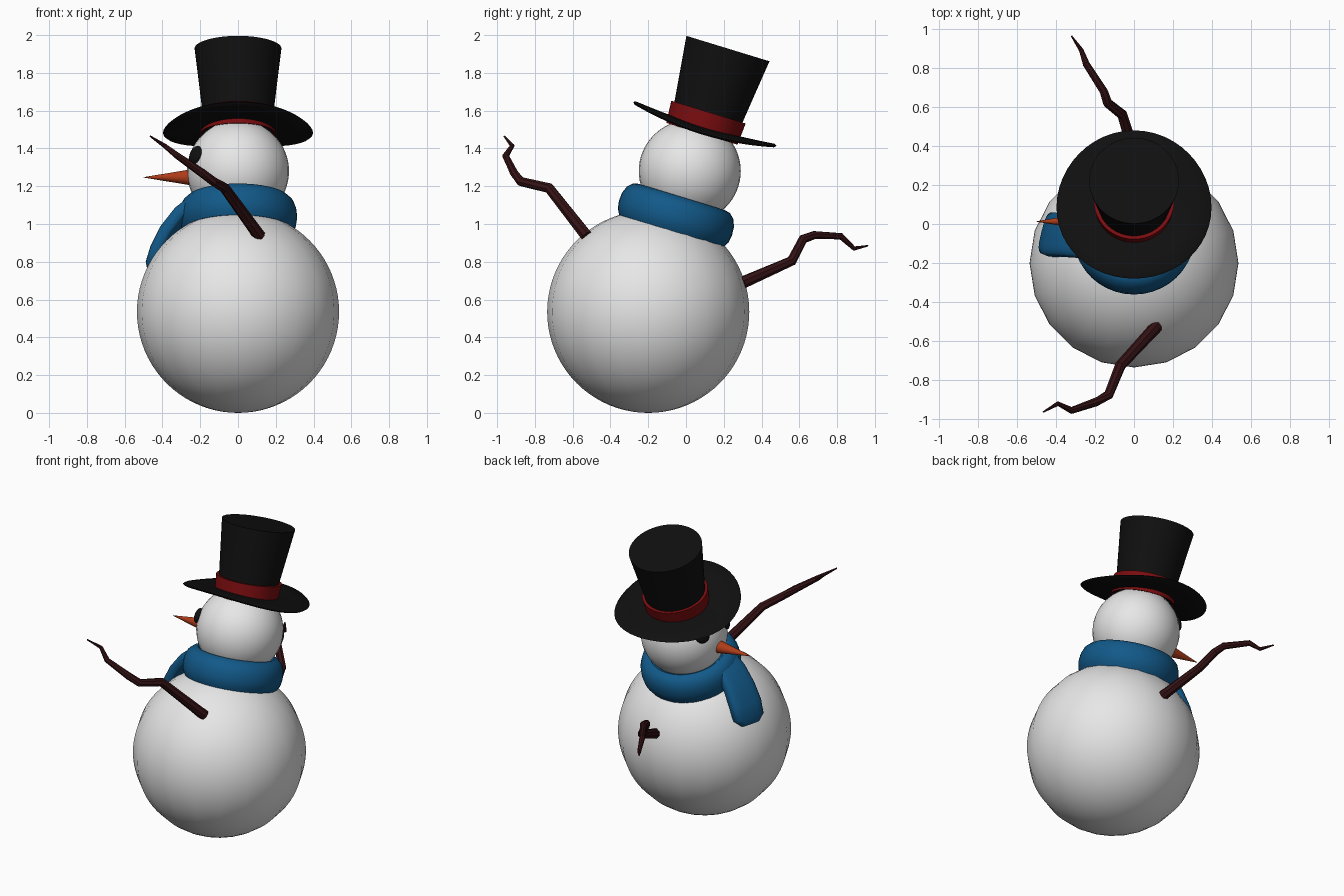
import bpy, bmesh, math
from mathutils import Vector, Matrix

if "Cube" in bpy.data.objects:
    bpy.data.objects.remove(bpy.data.objects["Cube"])

TILT = Matrix.Rotation(math.radians(-17), 4, 'X')


def material(name, rgb):
    m = bpy.data.materials.new(name)
    m.diffuse_color = (*rgb, 1)
    m.use_nodes = True
    m.node_tree.nodes["Principled BSDF"].inputs["Base Color"].default_value = m.diffuse_color
    return m


SNOW = material("snow_white", (0.8, 0.8, 0.8))
BLACK = material("felt_black", (0.005, 0.005, 0.005))
RED = material("ribbon_red", (0.2, 0.004, 0.005))
BLUE = material("wool_blue", (0.006, 0.1, 0.25))
BARK = material("bark_brown", (0.035, 0.006, 0.007))
ORANGE = material("carrot_orange", (0.42, 0.045, 0.01))


def finish(name, bm, mat, matrix=Matrix.Identity(4), angle=40):
    bmesh.ops.remove_doubles(bm, verts=bm.verts, dist=1e-5)
    bmesh.ops.recalc_face_normals(bm, faces=bm.faces)
    me = bpy.data.meshes.new(name)
    bm.to_mesh(me)
    bm.free()
    me.transform(matrix)
    me.materials.append(mat)
    ob = bpy.data.objects.new(name, me)
    bpy.context.collection.objects.link(ob)
    bpy.ops.object.select_all(action='DESELECT')
    ob.select_set(True)
    bpy.context.view_layer.objects.active = ob
    bpy.ops.object.shade_smooth_by_angle(angle=math.radians(angle))
    return ob


def loft(bm, rings, closed=False):
    """Join rings of points; cap the ends unless the loop is closed."""
    vs = [[bm.verts.new(p) for p in r] for r in rings]
    n = len(vs[0])
    pairs = list(zip(vs, vs[1:])) + ([(vs[-1], vs[0])] if closed else [])
    for a, b in pairs:
        for i in range(n):
            j = (i + 1) % n
            bm.faces.new((a[i], a[j], b[j], b[i]))
    if not closed:
        bm.faces.new(vs[0])
        bm.faces.new(vs[-1])


def lathe(name, profile, mat, origin, closed=False, bend=lambda x, y: 0, seg=40):
    rings = []
    for r, z in profile:
        ring = []
        for i in range(seg):
            a = 2 * math.pi * i / seg
            x, y = r * math.cos(a), r * math.sin(a)
            ring.append((x, y, z + bend(x, y)))
        rings.append(ring)
    bm = bmesh.new()
    loft(bm, rings, closed)
    return finish(name, bm, mat, Matrix.Translation(origin) @ TILT)


def ball(name, mat, matrix, seg, rings):
    bm = bmesh.new()
    bmesh.ops.create_uvsphere(bm, u_segments=seg, v_segments=rings, radius=1)
    return finish(name, bm, mat, matrix, 60)


def branch(name, points, radii, sides=8):
    pts = [Vector(p) for p in points]
    rings = []
    for i, p in enumerate(pts):
        d = Vector()
        if i > 0:
            d += (p - pts[i - 1]).normalized()
        if i < len(pts) - 1:
            d += (pts[i + 1] - p).normalized()
        u = d.cross(Vector((1, 0.2, 0.3))).normalized()
        v = d.cross(u).normalized()
        rings.append([p + radii[i] * (u * math.cos(t) + v * math.sin(t))
                      for t in (2 * math.pi * k / sides for k in range(sides))])
    bm = bmesh.new()
    loft(bm, rings)
    return finish(name, bm, BARK, angle=35)


# Snowballs
ball("body", SNOW, Matrix.Translation((0, -0.2, 0.535)) @ Matrix.Scale(0.535, 4), 20, 40)
ball("head", SNOW, Matrix.Translation((0, 0.02, 1.28)) @ Matrix.Scale(0.27, 4), 32, 32)

# Eyes: flattened balls lying on the head
head_c = Vector((0, 0.02, 1.28))
for name, side in (("left_eye", -1), ("right_eye", 1)):
    d = Vector((-0.225, side * 0.125, 0.085)).normalized()
    mat = (Matrix.Translation(head_c + d * 0.27) @ d.to_track_quat('Z', 'Y').to_matrix().to_4x4()
           @ Matrix.Diagonal((0.05, 0.05, 0.025, 1)))
    ball(name, BLACK, mat, 20, 12)

# Carrot nose
bm = bmesh.new()
bmesh.ops.create_cone(bm, cap_ends=True, segments=20, radius1=0.047, radius2=0.001, depth=0.28)
finish("nose", bm, ORANGE, Matrix.Translation((-0.36, 0.013, 1.247))
       @ Matrix.Rotation(math.radians(-90), 4, 'Y'))

# Hat: saddle-shaped brim, flared crown, ribbon
hat = Vector((0, 0.1, 1.53))


def saddle(x, y):
    return -0.025 + 0.025 * (y * y - x * x) / 0.16


lathe("hat_brim", [(0.12, 0.01), (0.2, 0.01), (0.3, 0.01), (0.385, 0.009), (0.397, 0),
                   (0.385, -0.01), (0.3, -0.012), (0.2, -0.012), (0.12, -0.012)],
      BLACK, hat, True, saddle, 48)
lathe("hat_crown", [(0.18, -0.02), (0.19, 0.08), (0.21, 0.25), (0.23, 0.417)], BLACK, hat, seg=48)
lathe("hat_band", [(0.19, -0.055), (0.197, -0.055), (0.206, 0.065), (0.185, 0.065)],
      RED, hat, True, seg=48)

# Scarf: thick rounded collar
lathe("scarf_wrap", [(0.21, 0.08), (0.24, 0.097), (0.268, 0.09), (0.295, 0.065), (0.31, 0.025),
                     (0.313, -0.02), (0.307, -0.06), (0.29, -0.09), (0.25, -0.1), (0.2, -0.09)],
      BLUE, (0, -0.05, 1.05), True)

# Scarf tail: rounded strip following the body down the chest
across = Vector((0.24, 0.97, 0)).normalized()
path = [Vector(p) for p in ((-0.2, -0.08, 1.13), (-0.29, -0.07, 1.06), (-0.36, -0.06, 0.97),
                            (-0.41, -0.055, 0.87), (-0.435, -0.05, 0.79), (-0.445, -0.05, 0.75))]
widths = (0.1, 0.105, 0.11, 0.115, 0.11, 0.07)
rings = []
for i, p in enumerate(path):
    d = (path[min(i + 1, 5)] - path[max(i - 1, 0)]).normalized()
    out = d.cross(across).normalized()
    ring = []
    for k in range(20):
        c, s = math.cos(k * math.pi / 10), math.sin(k * math.pi / 10)
        ring.append(p + across * widths[i] * math.copysign(abs(c) ** 0.6, c)
                    + out * 0.042 * (0.65 if i == 5 else 1) * math.copysign(abs(s) ** 0.6, s))
    rings.append(ring)
bm = bmesh.new()
loft(bm, rings)
finish("scarf_tail", bm, BLUE, angle=60)

# Crooked twig arms
branch("left_arm", [(0.115, -0.525, 0.935), (-0.07, -0.725, 1.19), (-0.13, -0.875, 1.225),
                    (-0.19, -0.91, 1.27), (-0.32, -0.955, 1.36), (-0.39, -0.92, 1.415),
                    (-0.465, -0.963, 1.465)],
       (0.033, 0.028, 0.025, 0.023, 0.018, 0.012, 0.004))
branch("right_arm", [(0.02, 0.3, 0.69), (-0.06, 0.56, 0.805), (-0.135, 0.62, 0.92),
                     (-0.155, 0.68, 0.942), (-0.245, 0.82, 0.935), (-0.27, 0.89, 0.87),
                     (-0.32, 0.963, 0.885)],
       (0.033, 0.027, 0.025, 0.022, 0.018, 0.012, 0.004))
